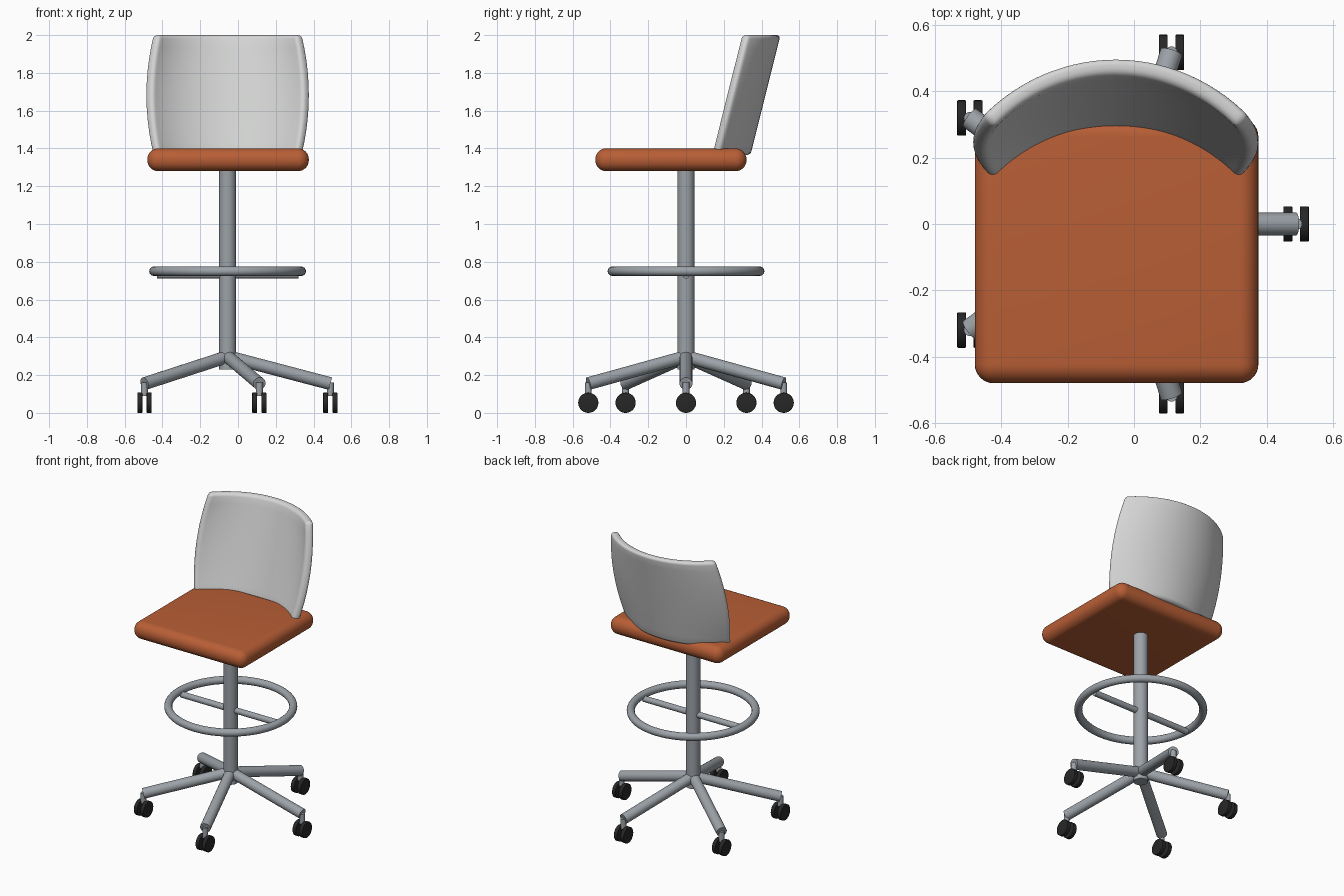
import bpy, bmesh, math
from mathutils import Vector

if "Cube" in bpy.data.objects:
    bpy.data.objects.remove(bpy.data.objects["Cube"])

CX = -0.055  # x of the central column


def material(name, rgb):
    m = bpy.data.materials.new(name)
    m.diffuse_color = (*rgb, 1)
    m.use_nodes = True
    m.node_tree.nodes["Principled BSDF"].inputs["Base Color"].default_value = m.diffuse_color
    return m


ORANGE = material("orange upholstery", (0.48, 0.113, 0.036))
GREY = material("grey metal", (0.33, 0.36, 0.39))
WHITE = material("pale backrest", (0.66, 0.67, 0.66))
BLACK = material("black rubber", (0.02, 0.02, 0.02))


def finish(ob, name, mat, bevel=0, segments=3):
    ob.name = name
    ob.data.materials.append(mat)
    if bevel:
        b = ob.modifiers.new("rounding", 'BEVEL')
        b.width, b.segments = bevel, segments
        b.limit_method, b.angle_limit = 'ANGLE', math.radians(50)
    bpy.ops.object.select_all(action='DESELECT')
    ob.select_set(True)
    bpy.context.view_layer.objects.active = ob
    if bevel:
        bpy.ops.object.modifier_apply(modifier="rounding")
    bpy.ops.object.shade_smooth_by_angle(angle=math.radians(40))
    return ob


def rod(name, a, b, r, mat, bevel=0, sides=32):
    a, b = Vector(a), Vector(b)
    bpy.ops.mesh.primitive_cylinder_add(vertices=sides, radius=r, depth=(b - a).length,
                                        location=(a + b) / 2)
    ob = bpy.context.object
    ob.rotation_euler = (b - a).to_track_quat('Z', 'Y').to_euler()
    return finish(ob, name, mat, bevel)


# Seat cushion
bpy.ops.mesh.primitive_cube_add(size=1, location=(-0.0525, -0.08, 1.34))
seat = bpy.context.object
seat.scale = (0.855, 0.80, 0.12)
bpy.ops.object.transform_apply(location=False, rotation=False, scale=True)
finish(seat, "seat", ORANGE, 0.057, 8)

# Backrest: arched shell, leaning back, widest at mid height
Z0, Z1, R_IN, R_OUT, HALF = 1.365, 2.0, 0.519, 0.57, math.radians(46)
COLS, ROWS = 28, 10
bm = bmesh.new()


def sheet(radius):
    rows = []
    for j in range(ROWS + 1):
        t = j / ROWS
        z = Z0 + (Z1 - Z0) * t
        bow = 0.975 + 0.095 * (1 - (2 * t - 1) ** 2)
        shift = -0.22 + 0.25 * (z - 1.4)
        rows.append([])
        for i in range(COLS + 1):
            a = HALF * (2 * i / COLS - 1)
            rows[-1].append(bm.verts.new((CX + bow * radius * math.sin(a),
                                          shift + radius * math.cos(a), z)))
    return rows


inner, outer = sheet(R_IN), sheet(R_OUT)
for j in range(ROWS):
    for i in range(COLS):
        for s in (inner, outer):
            bm.faces.new((s[j][i], s[j][i + 1], s[j + 1][i + 1], s[j + 1][i]))
    for i in (0, COLS):
        bm.faces.new((inner[j][i], inner[j + 1][i], outer[j + 1][i], outer[j][i]))
for i in range(COLS):
    for j in (0, ROWS):
        bm.faces.new((inner[j][i], inner[j][i + 1], outer[j][i + 1], outer[j][i]))
bmesh.ops.recalc_face_normals(bm, faces=bm.faces)
mesh = bpy.data.meshes.new("backrest")
bm.to_mesh(mesh)
bm.free()
back = bpy.data.objects.new("backrest", mesh)
bpy.context.collection.objects.link(back)
finish(back, "backrest", WHITE, 0.02, 4)

# Column, foot ring and its crossbar
rod("column", (CX, 0, 0.23), (CX, 0, 1.30), 0.045, GREY)
bpy.ops.mesh.primitive_torus_add(major_radius=0.39, minor_radius=0.025, major_segments=64,
                                 minor_segments=16, location=(CX, 0, 0.75))
finish(bpy.context.object, "foot_ring", GREY)
rod("foot_ring_crossbar", (CX - 0.375, 0, 0.731), (CX + 0.375, 0, 0.731), 0.02, GREY)

# Five legs with twin-wheel casters, all wheels rolling along y
for k in range(5):
    a = math.radians(72 * k)
    c, s = math.cos(a), math.sin(a)
    x, y = CX + 0.544 * c, 0.544 * s
    rod(f"leg_{k + 1}", (CX, 0, 0.298), (x, y, 0.155), 0.034, GREY)
    rod(f"caster_stem_{k + 1}", (x, y, 0.09), (x, y, 0.16), 0.018, GREY, sides=20)
    for side, d in (("left", -1), ("right", 1)):
        rod(f"wheel_{side}_{k + 1}", (x + d * 0.0115, y, 0.0535),
            (x + d * 0.038, y, 0.0535), 0.0535, BLACK, 0.003)
